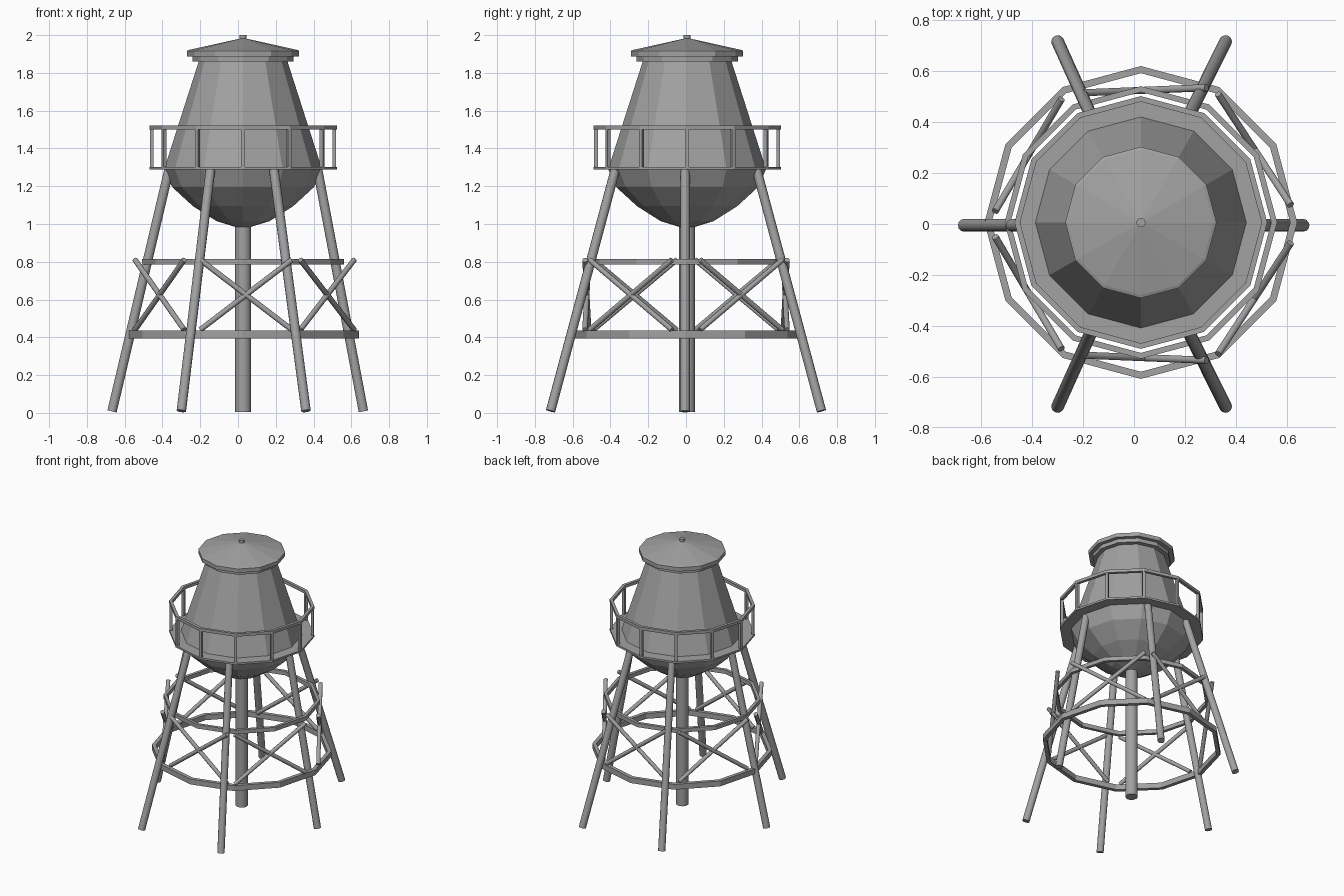
import bpy, bmesh, math
from mathutils import Vector

cube = bpy.data.objects.get("Cube")
if cube:
    bpy.data.objects.remove(cube, do_unlink=True)

steel = bpy.data.materials.new("grey steel")
steel.use_nodes = True
colour = (0.36, 0.36, 0.36, 1)
steel.diffuse_color = colour
steel.node_tree.nodes["Principled BSDF"].inputs["Base Color"].default_value = colour

CX, CY = 0.027, 0.006   # tank axis
SIDES = 12


def finish(name, bm):
    bmesh.ops.recalc_face_normals(bm, faces=bm.faces)
    mesh = bpy.data.meshes.new(name)
    bm.to_mesh(mesh)
    bm.free()
    mesh.materials.append(steel)
    obj = bpy.data.objects.new(name, mesh)
    bpy.context.collection.objects.link(obj)
    return obj


def lathe(name, profile, closed=False):
    """Spin (radius, z) points into a twelve-sided part around the tank axis."""
    bm = bmesh.new()
    rings = []
    for r, z in profile:
        if r == 0:
            rings.append([bm.verts.new((CX, CY, z))] * SIDES)
        else:
            angles = [math.tau * i / SIDES for i in range(SIDES)]
            rings.append([bm.verts.new((CX + r * math.cos(a), CY + r * math.sin(a), z))
                          for a in angles])
    pairs = list(zip(rings, rings[1:]))
    if closed:
        pairs.append((rings[-1], rings[0]))
    for low, high in pairs:
        for i in range(SIDES):
            j = (i + 1) % SIDES
            corners = list(dict.fromkeys((low[i], low[j], high[j], high[i])))
            bm.faces.new(corners)
    return finish(name, bm)


def band(name, inner, outer, bottom, top):
    return lathe(name, [(inner, bottom), (outer, bottom), (outer, top), (inner, top)], True)


def rod(name, start, end, radius, sides=12):
    start, end = Vector(start), Vector(end)
    axis = end - start
    bm = bmesh.new()
    bmesh.ops.create_cone(bm, cap_ends=True, segments=sides, radius1=radius,
                          radius2=radius, depth=axis.length)
    obj = finish(name, bm)
    obj.location = (start + end) / 2
    obj.rotation_euler = axis.to_track_quat('Z', 'Y').to_euler()
    if sides > 4:
        for face in obj.data.polygons:
            face.use_smooth = len(face.vertices) == 4
    return obj


# Tank with rounded bowl, neck flange, cap and knob
lathe("tank", [(0, 0.972), (0.14, 1.015), (0.265, 1.094), (0.375, 1.195),
               (0.418, 1.29), (0.232, 1.87), (0, 1.87)])
lathe("neck_flange", [(0, 1.86), (0.268, 1.86), (0.268, 1.89), (0, 1.89)])
lathe("roof", [(0, 1.888), (0.297, 1.888), (0.297, 1.917), (0.285, 1.922), (0, 1.985)])
rod("roof_knob", (CX, CY, 1.97), (CX, CY, 2.0), 0.018)

# Walkway and railing
band("walkway", 0.40, 0.496, 1.288, 1.302)
band("handrail", 0.474, 0.496, 1.50, 1.522)
for i in range(SIDES):
    a = math.tau * i / SIDES
    x, y = CX + 0.483 * math.cos(a), CY + 0.483 * math.sin(a)
    post = rod("railing_post", (x, y, 1.295), (x, y, 1.51), 0.014, 4)
    post.rotation_euler.z += a + math.pi / 4

# Centre pipe
rod("centre_pipe", (CX, CY, 0.005), (CX, CY, 1.0), 0.042, 16)

# Splayed legs
for side in (-1, 1):
    rod("front_left_leg" if side > 0 else "front_right_leg",
        (0.03 + side * 0.33, -0.717, 0.01), (0.022 + side * 0.168, -0.375, 1.285), 0.025)
    rod("back_left_leg" if side > 0 else "back_right_leg",
        (0.03 + side * 0.33, 0.717, 0.01), (0.022 + side * 0.168, 0.375, 1.285), 0.025)
rod("right_leg", (-0.667, -0.005, 0.008), (-0.366, -0.005, 1.285), 0.025)
rod("left_leg", (0.664, -0.005, 0.008), (0.422, -0.005, 1.285), 0.025)

# Horizontal tie rings
band("lower_tie_ring", 0.586, 0.614, 0.395, 0.435)
band("upper_tie_ring", 0.512, 0.535, 0.785, 0.815)


# Crossed braces between neighbouring legs
def cross(name, a, b):
    low, high = 0.44, 0.81
    rod(name, (*a, low), (*b, high), 0.0145, 10)
    rod(name, (*a, high), (*b, low), 0.0145, 10)


for side, label in ((-1, "front"), (1, "back")):
    cross(label + "_brace", (-0.20, side * 0.515), (0.285, side * 0.535))
    cross(label + "_right_brace", (-0.545, side * 0.05), (-0.285, side * 0.49))
    cross(label + "_left_brace", (0.615, side * 0.075), (0.33, side * 0.51))
